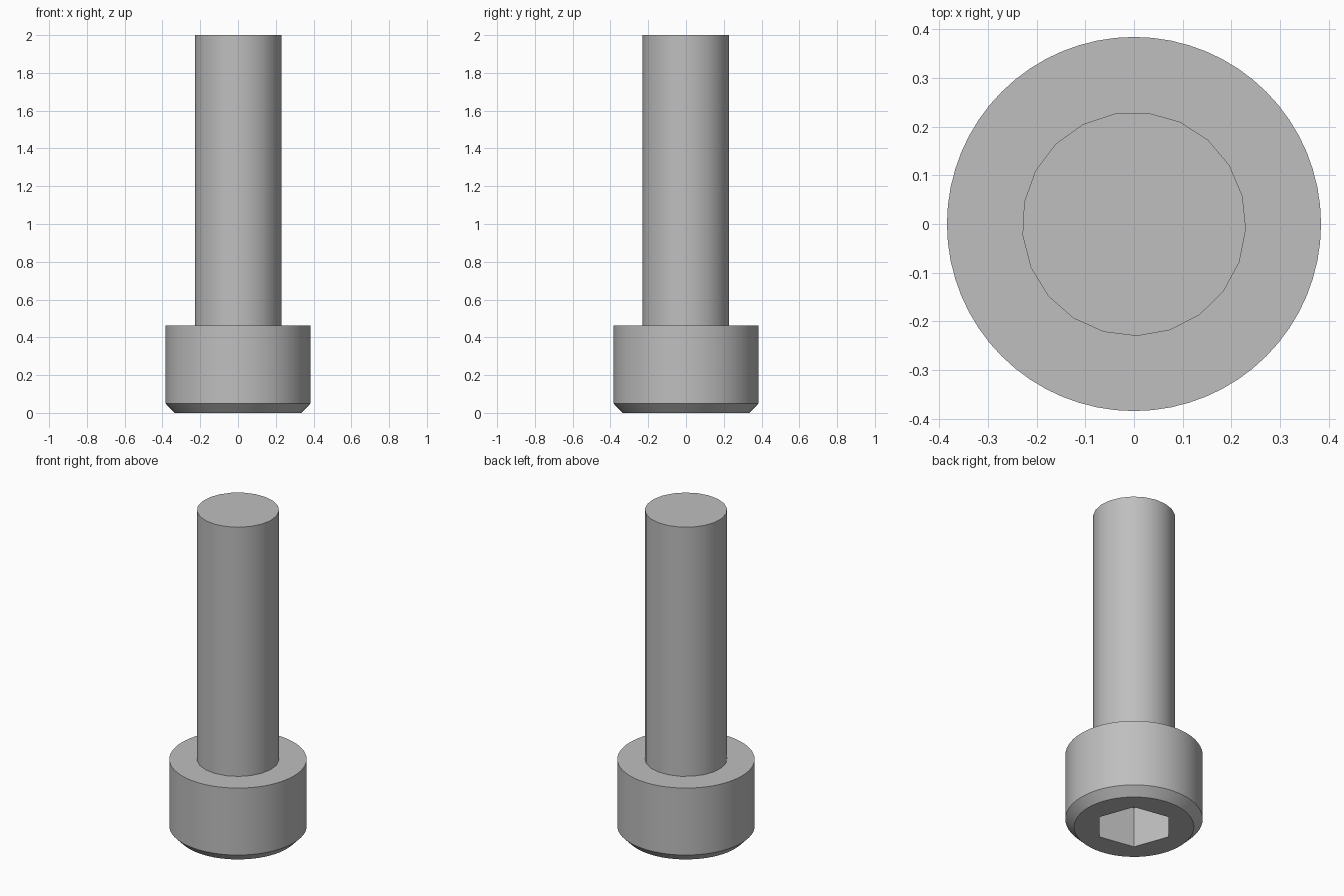
import bpy, bmesh, math

cube = bpy.data.objects.get("Cube")
if cube:
    bpy.data.objects.remove(cube, do_unlink=True)

steel = bpy.data.materials.new("grey steel")
steel.use_nodes = True
steel.diffuse_color = (0.52, 0.52, 0.52, 1)
steel.node_tree.nodes["Principled BSDF"].inputs["Base Color"].default_value = (0.52, 0.52, 0.52, 1)


def lathe(name, profile, sides, start=0.0):
    """Closed prism stacked from (radius, height) rings, capped at both ends."""
    bm = bmesh.new()
    rings = []
    for r, z in profile:
        angles = [start + math.tau * i / sides for i in range(sides)]
        rings.append([bm.verts.new((r * math.cos(a), r * math.sin(a), z)) for a in angles])
    for low, high in zip(rings, rings[1:]):
        for i in range(sides):
            j = (i + 1) % sides
            bm.faces.new((low[i], low[j], high[j], high[i]))
    bm.faces.new(rings[0][::-1])
    bm.faces.new(rings[-1])
    mesh = bpy.data.meshes.new(name)
    bm.to_mesh(mesh)
    bm.free()
    mesh.materials.append(steel)
    obj = bpy.data.objects.new(name, mesh)
    bpy.context.collection.objects.link(obj)
    return obj


def activate(obj):
    bpy.ops.object.select_all(action='DESELECT')
    obj.select_set(True)
    bpy.context.view_layer.objects.active = obj


# Head with chamfered lower rim, and the shank rising from it
head = lathe("head", [(0.335, 0), (0.384, 0.05), (0.384, 0.463)], 64)
shank = lathe("shank", [(0.23, 0.44), (0.23, 2.0)], 21, math.radians(-88.5))

# Hexagonal key socket cut into the underside of the head
cutter = lathe("socket_cutter", [(0.222, -0.1), (0.222, 0.25)], 6, math.radians(50))
cutter.hide_render = True
cut = head.modifiers.new("socket", 'BOOLEAN')
cut.operation = 'DIFFERENCE'
cut.solver = 'EXACT'
cut.object = cutter
activate(head)
bpy.ops.object.modifier_apply(modifier=cut.name)
bpy.data.objects.remove(cutter, do_unlink=True)

# Round sides smooth, rims and socket edges sharp
for part in (head, shank):
    activate(part)
    bpy.ops.object.shade_smooth_by_angle(angle=math.radians(30))
